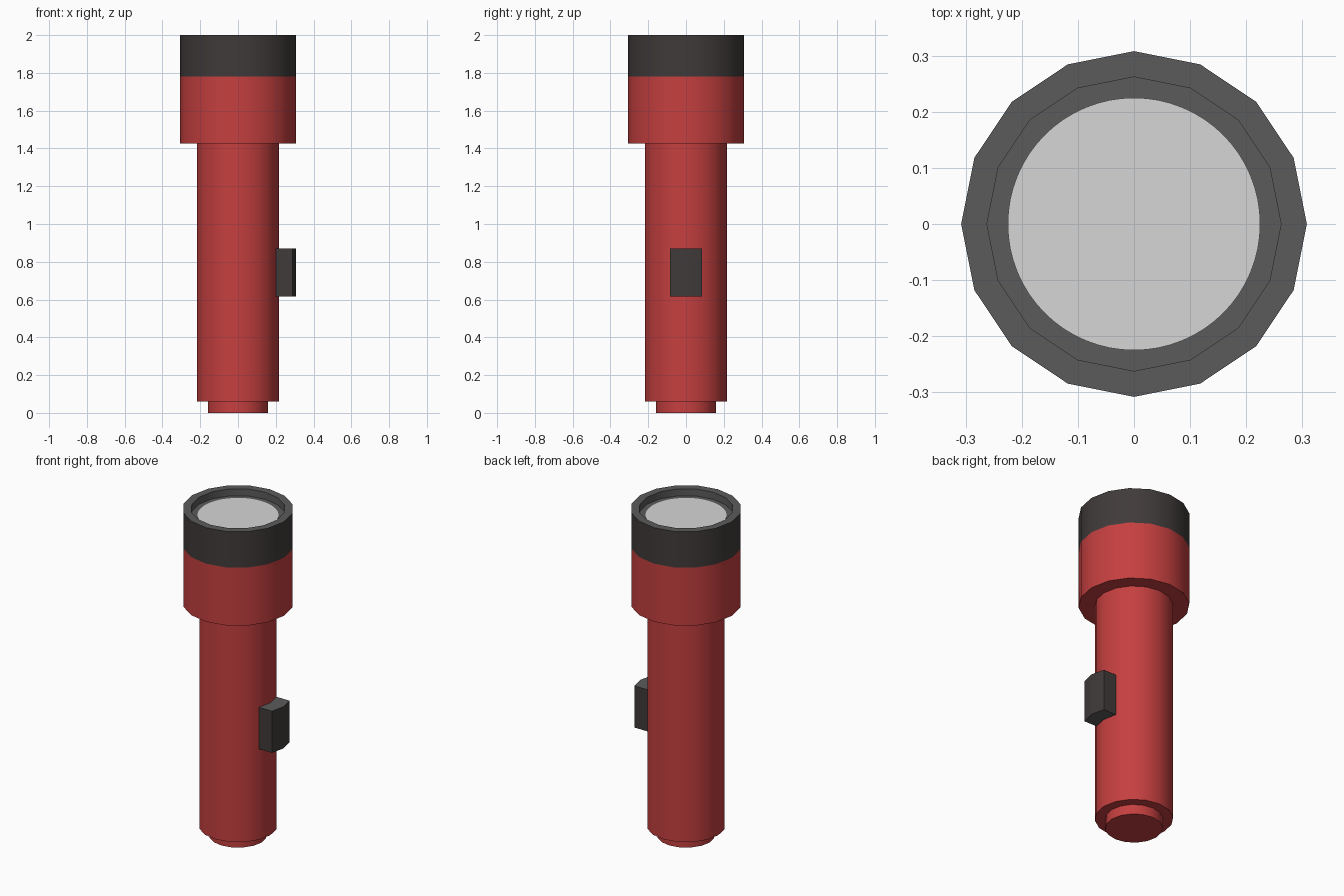
import bpy, bmesh, math

if "Cube" in bpy.data.objects:
    bpy.data.objects.remove(bpy.data.objects["Cube"])

SIDES = 16


def material(name, rgb):
    m = bpy.data.materials.new(name)
    m.diffuse_color = (*rgb, 1)
    m.use_nodes = True
    m.node_tree.nodes["Principled BSDF"].inputs["Base Color"].default_value = m.diffuse_color
    return m


red = material("red plastic", (0.56, 0.05, 0.05))
black = material("black plastic", (0.052, 0.043, 0.043))
grey = material("dark grey rim", (0.105, 0.105, 0.105))
pale = material("pale lens", (0.67, 0.67, 0.67))


def finish(bm, name, mats):
    bmesh.ops.remove_doubles(bm, verts=bm.verts, dist=1e-5)
    mesh = bpy.data.meshes.new(name)
    bm.to_mesh(mesh)
    bm.free()
    for m in mats:
        mesh.materials.append(m)
    ob = bpy.data.objects.new(name, mesh)
    bpy.context.collection.objects.link(ob)
    bpy.ops.object.select_all(action='DESELECT')
    ob.select_set(True)
    bpy.context.view_layer.objects.active = ob
    bpy.ops.object.shade_smooth_by_angle(angle=math.radians(30))
    return ob


def lathe(name, profile, mats, rule=None, sides=SIDES):
    """Spin (radius, height) points around z; a radius of 0 closes the part."""
    bm = bmesh.new()
    rings = []
    for r, z in profile:
        if r == 0:
            rings.append([bm.verts.new((0, 0, z))] * sides)
        else:
            rings.append([bm.verts.new((r * math.cos(math.tau * j / sides),
                                        r * math.sin(math.tau * j / sides), z))
                          for j in range(sides)])
    for i, (a, b) in enumerate(zip(rings, rings[1:])):
        for j in range(sides):
            k = (j + 1) % sides
            corners = list(dict.fromkeys((a[j], a[k], b[k], b[j])))
            face = bm.faces.new(corners)
            face.material_index = rule(i) if rule else 0
    return finish(bm, name, mats)


# Grip with the stepped tail cap
lathe("grip", [(0, 0), (0.16, 0), (0.16, 0.06), (0.218, 0.06), (0.218, 1.425)], [red])

# Wide head
lathe("head", [(0.218, 1.425), (0.308, 1.425), (0.308, 1.78)], [red])

# Bezel: black outer wall, grey rim and recess
lathe("bezel", [(0.308, 1.78), (0.308, 2), (0.262, 2), (0.262, 1.957), (0, 1.957)],
      [black, grey], lambda i: 0 if i == 0 else 1)

# Lens disc lying in the recess
lathe("lens", [(0.225, 1.957), (0.225, 1.96), (0, 1.96)], [pale], sides=64)

# Switch: block with a slightly bowed outer face, grey ends
bm = bmesh.new()
outline = [(0.19, -0.084), (0.289, -0.084), (0.308, 0), (0.289, 0.084), (0.19, 0.084)]
base = bm.faces.new([bm.verts.new((x, y, 0.615)) for x, y in outline])
ext = bmesh.ops.extrude_face_region(bm, geom=[base], use_keep_orig=True)
bmesh.ops.translate(bm, vec=(0, 0, 0.255),
                    verts=[v for v in ext["geom"] if isinstance(v, bmesh.types.BMVert)])
bmesh.ops.recalc_face_normals(bm, faces=bm.faces)
for f in bm.faces:
    f.material_index = 1 if abs(f.normal.z) > 0.5 else 0
finish(bm, "switch", [black, grey])
